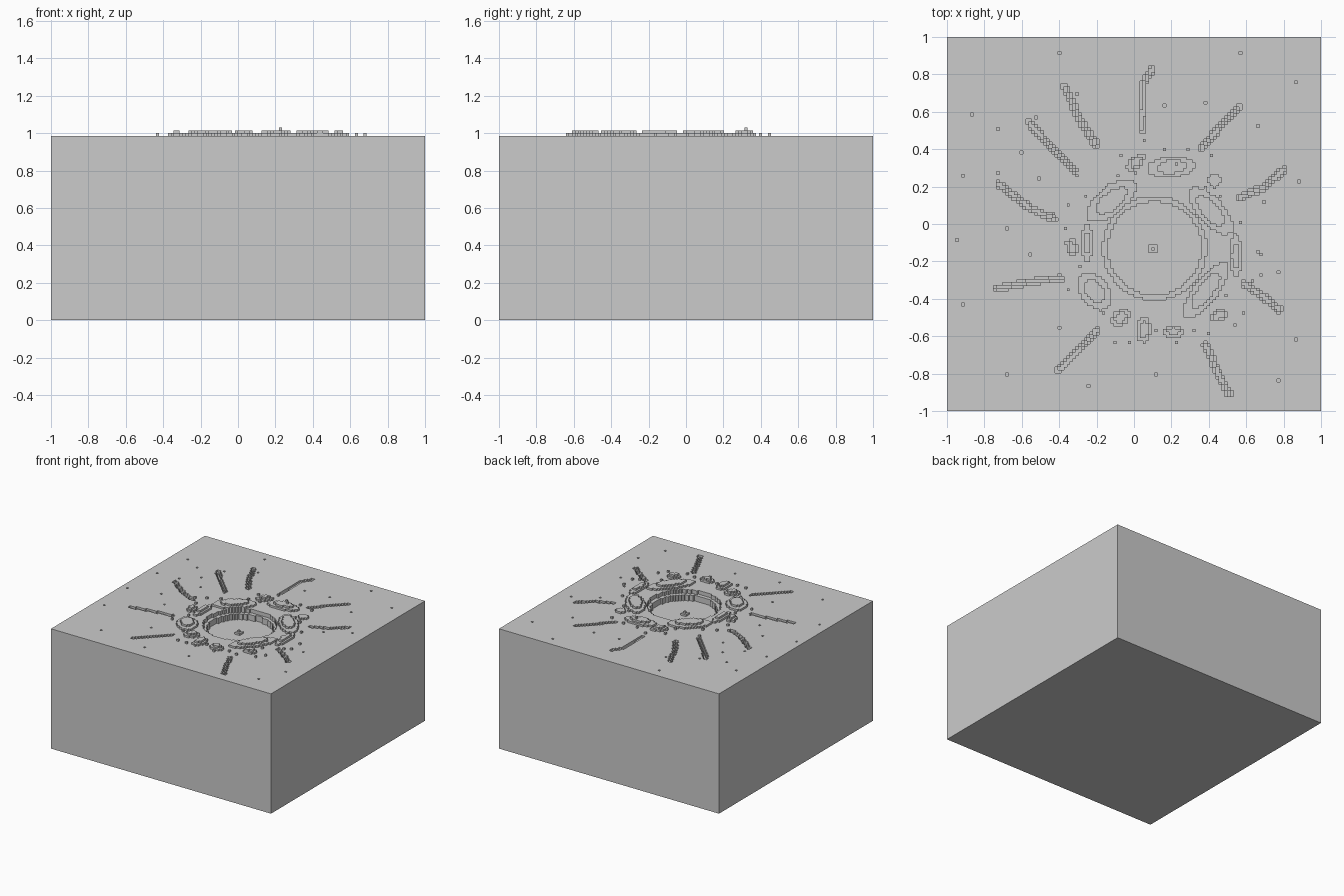
import bpy, bmesh, math, random

if "Cube" in bpy.data.objects:
    bpy.data.objects.remove(bpy.data.objects["Cube"])

N = 128                 # cells per side
S = 2 / N               # cell size
BASE = 63               # ground level in cells
CX, CY = 0.11, -0.13    # crater centre
random.seed(4)
height = [[BASE] * N for _ in range(N)]
part = [["ground_block"] * N for _ in range(N)]


def cell(v):
    return max(0, min(N - 1, int((v + 1) / S)))


def pos(i):
    return (i + 0.5) * S - 1


def put(i, j, h, name):
    height[i][j], part[i][j] = h, name


# Ray grooves: wide shallow trench with a deeper core
rays = [
    [(0.045, 0.50), (0.05, 0.75), (0.10, 0.83)],
    [(-0.20, 0.42), (-0.28, 0.54), (-0.37, 0.73)],
    [(-0.32, 0.29), (-0.45, 0.42), (-0.56, 0.54)],
    [(-0.43, 0.03), (-0.55, 0.08), (-0.72, 0.21)],
    [(-0.39, -0.29), (-0.56, -0.31), (-0.74, -0.345)],
    [(-0.20, -0.57), (-0.30, -0.68), (-0.40, -0.78)],
    [(0.385, -0.65), (0.45, -0.80), (0.51, -0.91)],
    [(0.59, -0.32), (0.68, -0.38), (0.78, -0.46)],
    [(0.57, 0.14), (0.70, 0.20), (0.80, 0.29)],
    [(0.36, 0.40), (0.45, 0.51), (0.56, 0.62)],
]
for ray in rays:
    for (x0, y0), (x1, y1) in zip(ray, ray[1:]):
        for i in range(N):
            for j in range(N):
                px, py = pos(i) - x0, pos(j) - y0
                dx, dy = x1 - x0, y1 - y0
                t = max(0, min(1, (px * dx + py * dy) / (dx * dx + dy * dy)))
                d = math.hypot(px - t * dx, py - t * dy)
                if d < 0.018:
                    depth = 2 if d < 0.008 else 1
                    put(i, j, min(height[i][j], BASE - depth), "ray_grooves")

# Small far pits
pits = [(-0.40, 0.92), (0.57, 0.91), (0.87, 0.75), (-0.87, 0.58), (-0.73, 0.51),
        (-0.91, 0.26), (-0.73, 0.28), (-0.60, 0.38), (-0.53, 0.57), (-0.31, 0.69),
        (0.17, 0.64), (0.39, 0.65), (0.67, 0.52), (0.89, 0.22), (-0.95, -0.08),
        (-0.68, -0.02), (-0.91, -0.43), (-0.40, -0.56), (-0.68, -0.80), (-0.24, -0.87),
        (0.12, -0.80), (0.78, -0.83), (0.86, -0.61), (0.78, -0.26), (-0.51, 0.24),
        (-0.55, -0.17), (0.70, 0.12), (0.66, -0.15)]
for x, y in pits:
    put(cell(x), cell(y), BASE - 1, "pits")

# Scattered pebbles around the crater
for k in range(44):
    a = 2 * math.pi * (k + random.random() * 0.8) / 44
    r = random.uniform(0.40, 0.60)
    i, j = cell(CX + r * math.cos(a)), cell(CY + r * math.sin(a))
    if height[i][j] == BASE:
        put(i, j, BASE + 1, "pebbles")

# Ejecta mounds: x, y, half length, half width, turn in degrees, levels
mounds = [
    (0.20, 0.305, 0.13, 0.055, 5, 2), (0.01, 0.33, 0.06, 0.03, 40, 2),
    (0.43, 0.23, 0.035, 0.035, 0, 1), (0.41, 0.07, 0.16, 0.07, -48, 2),
    (0.545, -0.17, 0.11, 0.035, 90, 2), (0.385, -0.355, 0.18, 0.065, 52, 2),
    (0.45, -0.49, 0.05, 0.03, 20, 2), (0.21, -0.575, 0.055, 0.035, 0, 2),
    (0.05, -0.565, 0.07, 0.04, 90, 2), (-0.07, -0.50, 0.06, 0.04, 45, 2),
    (-0.21, -0.36, 0.11, 0.075, -50, 2), (-0.25, -0.10, 0.10, 0.035, 90, 2),
    (-0.33, -0.13, 0.05, 0.028, 90, 2), (-0.12, 0.125, 0.16, 0.075, 38, 2),
]
for x, y, a, b, turn, levels in mounds:
    c, s = math.cos(math.radians(turn)), math.sin(math.radians(turn))
    for i in range(N):
        for j in range(N):
            px, py = pos(i) - x, pos(j) - y
            d = ((px * c + py * s) / a) ** 2 + ((py * c - px * s) / b) ** 2
            if d < 1:
                h = BASE + (2 if levels == 2 and d < 0.4 else 1)
                put(i, j, max(height[i][j], h), "ejecta_mounds")
put(cell(0.22), cell(0.315), BASE + 3, "ejecta_mounds")

# Crater bowl: stepped wall ring and flat floor, with a small central peak
for i in range(N):
    for j in range(N):
        r = math.hypot(pos(i) - CX, pos(j) - CY)
        if r < 0.25:
            put(i, j, BASE - 5, "crater_floor")
        elif r < 0.277:
            put(i, j, BASE - 2, "crater_wall")
ci, cj = cell(0.102), cell(CY)
for i in range(ci - 1, ci + 2):
    for j in range(cj - 1, cj + 2):
        put(i, j, BASE - (3 if (i, j) == (ci, cj) else 4), "central_peak")

# Build one mesh per part; walls belong to the taller cell
meshes = {}


def face(name, corners):
    bm, cache = meshes.setdefault(name, (bmesh.new(), {}))
    for c in corners:
        if c not in cache:
            cache[c] = bm.verts.new((c[0] * S - 1, c[1] * S - 1, c[2] * S))
    bm.faces.new([cache[c] for c in corners])


for i in range(N):
    for j in range(N):
        h, name = height[i][j], part[i][j]
        face(name, [(i, j, h), (i + 1, j, h), (i + 1, j + 1, h), (i, j + 1, h)])
        sides = [(1, 0, (i + 1, j), (i + 1, j + 1)), (-1, 0, (i, j + 1), (i, j)),
                 (0, 1, (i + 1, j + 1), (i, j + 1)), (0, -1, (i, j), (i + 1, j))]
        for dx, dy, p, q in sides:
            u, v = i + dx, j + dy
            low = height[u][v] if 0 <= u < N and 0 <= v < N else 0
            if low < h:
                face(name, [(*p, low), (*q, low), (*q, h), (*p, h)])
face("ground_block", [(0, 0, 0), (0, N, 0), (N, N, 0), (N, 0, 0)])

for name, (bm, _) in meshes.items():
    me = bpy.data.meshes.new(name)
    bm.to_mesh(me)
    bm.free()
    bpy.context.collection.objects.link(bpy.data.objects.new(name, me))
